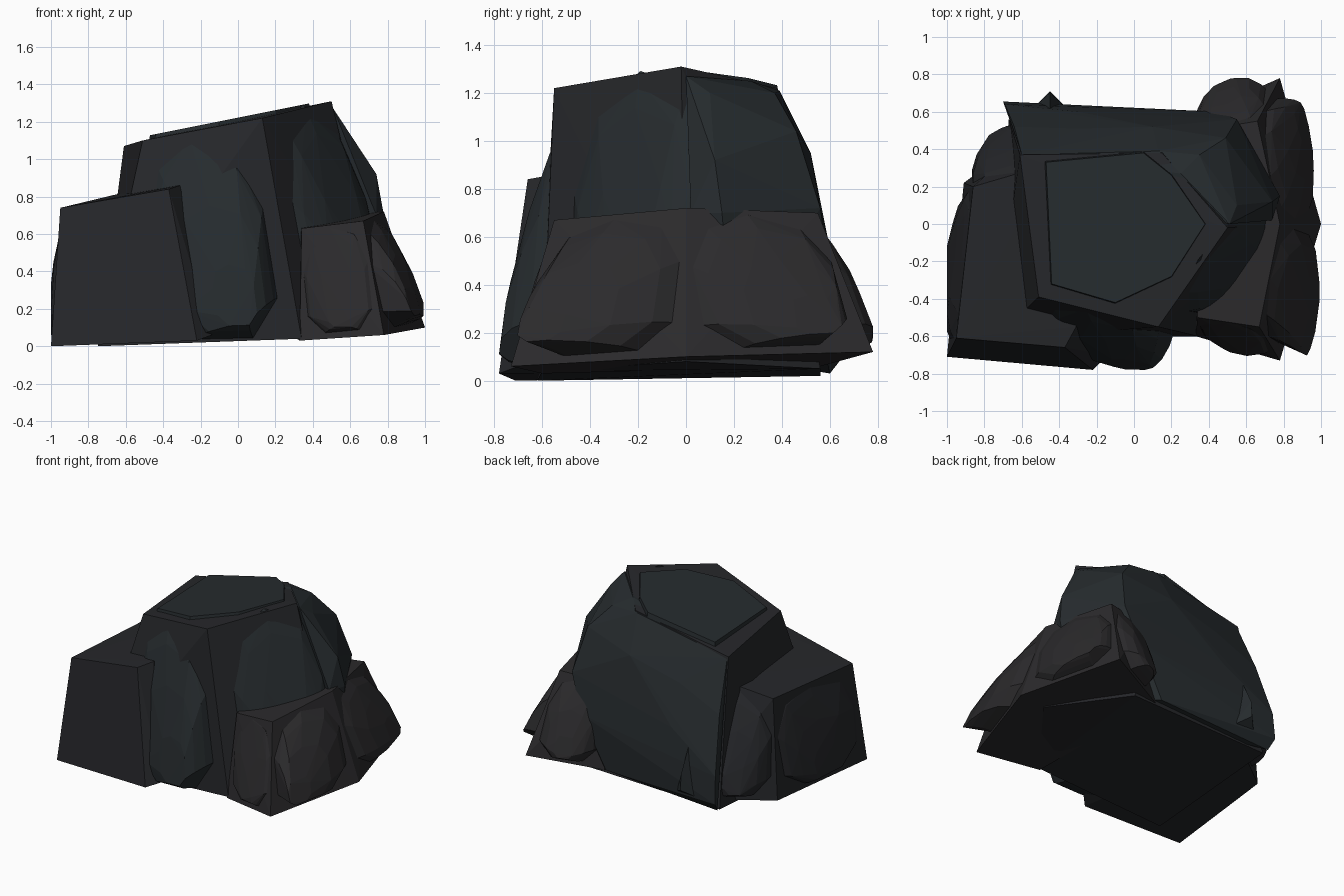
import bpy, bmesh, random
from math import cos, sin, tau, copysign
from mathutils import Vector

if "Cube" in bpy.data.objects:
    bpy.data.objects.remove(bpy.data.objects["Cube"])

random.seed(4)


def material(name, rgb):
    m = bpy.data.materials.new(name)
    m.diffuse_color = (*rgb, 1)
    m.use_nodes = True
    m.node_tree.nodes["Principled BSDF"].inputs["Base Color"].default_value = m.diffuse_color
    return m


GREY = material("grey_stone", (0.019, 0.020, 0.023))
SLATE = material("slate_stone", (0.019, 0.024, 0.027))
WARM = material("warm_stone", (0.024, 0.023, 0.025))


def hull(name, pts, mat):
    """Flat-faced stone wrapped around a few points, kept inside the pile's bounds."""
    bm = bmesh.new()
    for x, y, z in pts:
        bm.verts.new((max(-1, min(1, x)), max(-.78, min(.78, y)), max(0, z)))
    res = bmesh.ops.convex_hull(bm, input=bm.verts)
    junk = {g for g in res["geom_interior"] + res["geom_unused"] if isinstance(g, bmesh.types.BMVert)}
    bmesh.ops.delete(bm, geom=list(junk), context='VERTS')
    bmesh.ops.dissolve_limit(bm, angle_limit=0.03, verts=bm.verts, edges=bm.edges)
    bmesh.ops.recalc_face_normals(bm, faces=bm.faces)
    me = bpy.data.meshes.new(name)
    bm.to_mesh(me)
    bm.free()
    me.materials.append(mat)
    ob = bpy.data.objects.new(name, me)
    bpy.context.collection.objects.link(ob)


def bulge(name, quad, depth, mat, size=0.94, lean=0, sides=9):
    """Bottom-heavy faceted boulder swelling out of a block side (corners a b c d, from bottom left)."""
    a, b, c, d = (Vector(p) for p in quad)
    n = ((b - a).cross(d - a) + (d - c).cross(b - c)).normalized()
    pts = []
    for s, h in ((1.03, -0.25), (1, 0.0), (0.88, 0.42), (0.62, 0.85), (0.3, 1.08)):
        for i in range(sides):
            t = tau * (i + 0.3) / sides
            u = 0.5 + lean * (1 - s) + 0.5 * s * size * copysign(abs(cos(t)) ** 0.75, cos(t))
            v = 0.5 - 0.4 * (1 - s) + 0.5 * s * size * copysign(abs(sin(t)) ** 0.75, sin(t))
            p = a.lerp(b, u).lerp(d.lerp(c, u), v)
            k = h * depth * (1.3 - 0.6 * v) + random.uniform(-.004, .004)
            pts.append(p + n * k)
    hull(name, pts, mat)


def side(bottom, top, i):
    j = (i + 1) % len(bottom)
    return bottom[i], bottom[j], top[j], top[i]


# Tall central block; corners run counter-clockwise from back left
mb = [(-.67, .56, .02), (-.75, -.62, 0), (.34, -.60, .04), (.80, 0, .08), (.46, .56, .05)]
mt = [(-.61, .37, 1.07), (-.51, -.39, 1.10), (.13, -.55, 1.22), (.50, -.02, 1.31), (.15, .38, 1.22)]
hull("main_block", mb + mt, GREY)
bulge("main_front_bulge", [(-.52, -.58, 0), (.31, -.60, 0), (.06, -.53, 1.17), (-.53, -.39, 1.09)], .145, SLATE, .98, .25)
bulge("main_right_bulge", [(.39, -.54, .03), (.87, .08, .06), (.54, .06, 1.29), (.22, -.42, 1.24)], .09, SLATE, 1, .1)

# Large faceted back of the central rock
hull("main_back_bulge", [
    (-.60, .37, 1.06), (.13, .39, 1.21), (.25, .27, 1.25), (.51, 0, 1.27), (.55, .1, 1.2),
    (.35, .37, 1.2), (.66, .12, 1.02), (.74, .12, .92), (.78, .15, .7), (.49, .46, 1.04),
    (.63, .02, .98), (.74, .02, .7), (-.64, .52, .7), (.1, .52, .95), (-.3, .51, .85),
    (.55, .56, .72), (.45, .6, .45), (.25, .59, .08), (-.3, .6, .55), (-.2, .6, .1),
    (-.69, .64, .3), (-.70, .655, .1), (-.68, .6, .03), (.7, .2, .1)], SLATE)

# Thin raised cap on the sloping top
cap = [(-.47, .33), (-.1, .36), (.05, .38), (.2, .26), (.38, 0), (.2, -.28), (-.1, -.42), (-.44, -.32)]
hull("top_cap", [(x * k, y * k, 1.2 + .2 * x + h) for x, y in cap for k, h in ((1, .022), (1.04, -.06))], SLATE)

# Spur low on the back
hull("back_spur", [(-.53, .63, .1), (-.45, .71, .16), (-.36, .62, .1), (-.45, .70, .28),
                   (-.45, .58, .52), (-.5, .5, .1), (-.38, .5, .1)], SLATE)

# Lower left block
lb = [(-1, -.71, 0), (-.22, -.78, .03), (-.14, -.70, .06), (-.45, .56, .04), (-.91, .22, .02)]
lt = [(-.95, -.61, .74), (-.37, -.66, .84), (-.31, -.55, .86), (-.45, .32, .86), (-.86, .20, .76)]
hull("left_block", lb + lt, GREY)
bulge("left_side_bulge", side(lb, lt, 4), .05, GREY)
bulge("left_back_bulge", side(lb, lt, 3), .10, GREY)

# Lower right block with a swelling on every outer side
rb = [(.33, -.60, .03), (.78, -.73, .06), (1, 0, .10), (.78, .78, .12), (.28, .56, .06)]
rt = [(.34, -.50, .63), (.67, -.55, .67), (.78, 0, .72), (.66, .55, .70), (.35, .50, .68)]
hull("right_block", rb + rt, WARM)
for i, (label, depth, lean) in enumerate((("front", .03, 0), ("front_right", .12, -.45),
                                          ("back_right", .075, .3), ("back", .09, 0))):
    bulge("right_block_" + label + "_bulge", side(rb, rt, i), depth, WARM, .93, lean)
